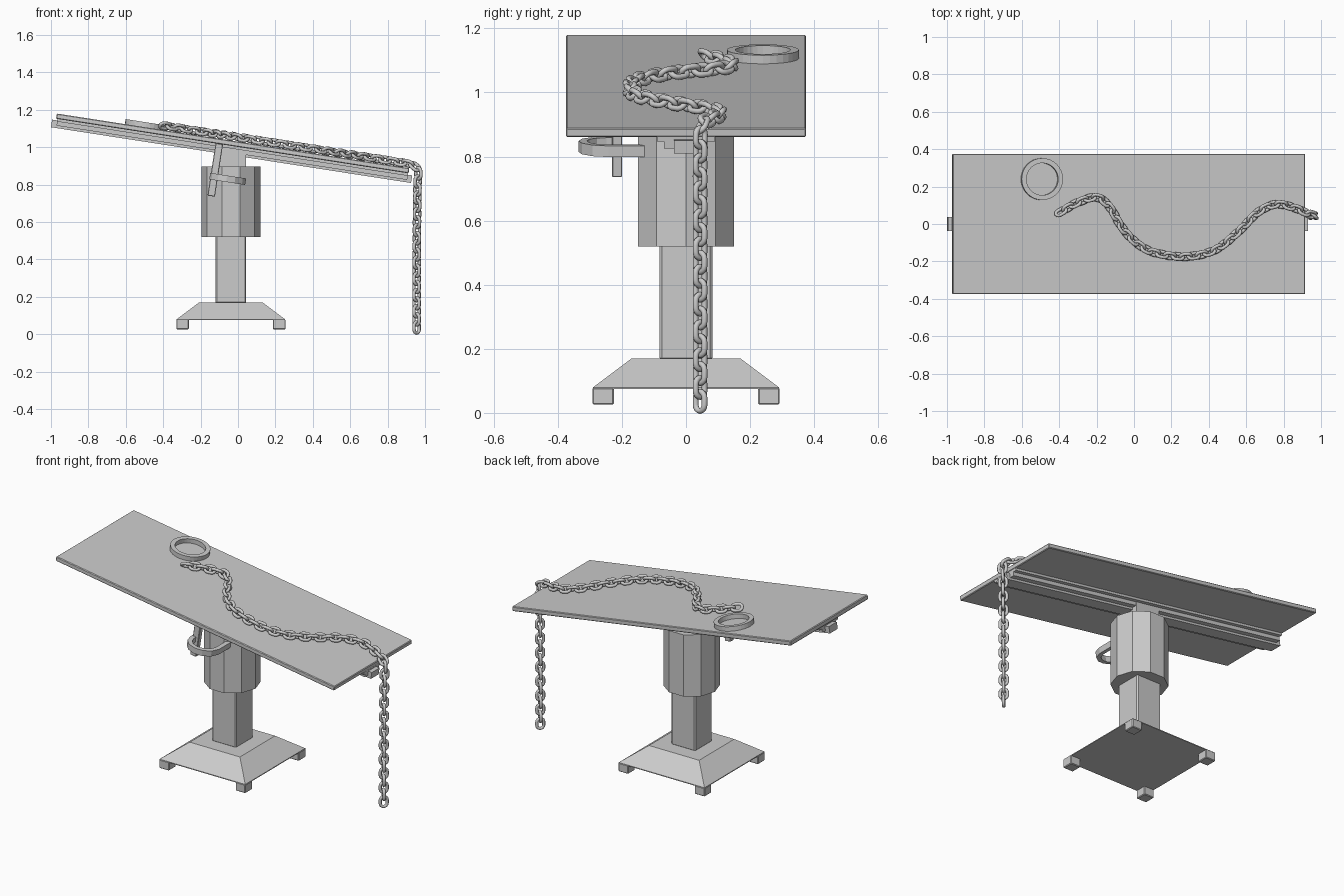
import bpy, bmesh, math
from mathutils import Vector, Matrix

if "Cube" in bpy.data.objects:
    bpy.data.objects.remove(bpy.data.objects["Cube"])

TILT = math.radians(8.8)
TOP = Matrix.Translation((0, 0, 1.03)) @ Matrix.Rotation(TILT, 4, 'Y')  # table-top frame
CX = -0.038                                                             # pedestal axis


def make(name, bm, mat=None, bevel=0.0, smooth=False):
    bmesh.ops.recalc_face_normals(bm, faces=bm.faces)
    me = bpy.data.meshes.new(name)
    bm.to_mesh(me)
    bm.free()
    ob = bpy.data.objects.new(name, me)
    bpy.context.collection.objects.link(ob)
    if mat:
        ob.matrix_world = mat
    if bevel:
        m = ob.modifiers.new("bevel", 'BEVEL')
        m.width, m.segments = bevel, 1
    if smooth:
        for p in me.polygons:
            p.use_smooth = True
    return ob


def box(name, x, y, z, mat=None, bevel=0.0):
    bm = bmesh.new()
    bmesh.ops.create_cube(bm, size=1)
    for v in bm.verts:
        v.co = [a[0] + (c + 0.5) * (a[1] - a[0]) for a, c in zip((x, y, z), v.co)]
    return make(name, bm, mat, bevel)


def loft(name, rings, closed=False, mat=None, smooth=False):
    """Skin a list of point rings; cap the ends unless closed."""
    bm = bmesh.new()
    rs = [[bm.verts.new(p) for p in r] for r in rings]
    n = len(rs[0])
    for i in range(len(rs) if closed else len(rs) - 1):
        a, b = rs[i], rs[(i + 1) % len(rs)]
        for j in range(n):
            k = (j + 1) % n
            bm.faces.new((a[j], a[k], b[k], b[j]))
    if not closed:
        bm.faces.new(rs[0])
        bm.faces.new(rs[-1])
    return make(name, bm, mat, smooth=smooth)


def square(h, z):
    return [(CX + sx * h, sy * h, z) for sx, sy in ((-1, -1), (1, -1), (1, 1), (-1, 1))]


# Base: sloped plate with four feet
loft("base_plate", [square(0.29, 0.075), square(0.29, 0.08), square(0.17, 0.17)])
for sx in (-1, 1):
    for sy in (-1, 1):
        box("base_foot", sorted((CX + sx * 0.225, CX + sx * 0.292)),
            sorted((sy * 0.225, sy * 0.292)), (0.026, 0.079), bevel=0.004)

# Pedestal: square post, faceted sleeve, neck
box("post", (CX - 0.082, CX + 0.082), (-0.082, 0.082), (0.165, 0.54), bevel=0.007)
sleeve = [(CX + 0.157 * math.cos(math.tau * i / 10), 0.157 * math.sin(math.tau * i / 10))
          for i in range(10)]
loft("sleeve", [[(x, y, z) for x, y in sleeve] for z in (0.52, 0.897)])
box("neck", (CX - 0.08, CX + 0.08), (-0.07, 0.07), (0.88, 0.985))

# Tilted top with rail and inner slide
box("table_top", (-0.98, 0.927), (-0.375, 0.375), (-0.028, 0), TOP, 0.004)
half = [(0.09, -0.027), (0.09, -0.042), (0.068, -0.042), (0.068, -0.064), (0.045, -0.064)]
profile = half + [(-y, z) for y, z in reversed(half)]
loft("rail", [[(x, y, z) for y, z in profile] for x in (-0.972, 0.925)], mat=TOP)
box("slide", (-1.0, 0.948), (-0.038, 0.038), (-0.077, -0.036), TOP)

# Lever hanging below the top and looped grip beside the sleeve
box("lever", (-0.117, -0.077), (-0.231, -0.199), (-0.31, -0.027), TOP, 0.003)
grip = [(0.06, -0.13), (0.06, -0.24), (0.045, -0.285), (0.01, -0.313), (-0.03, -0.322),
        (-0.07, -0.313), (-0.098, -0.285), (-0.108, -0.25), (-0.108, -0.2)]
rings = []
for i, p in enumerate(grip):
    a, b = Vector(grip[max(i - 1, 0)]), Vector(grip[min(i + 1, len(grip) - 1)])
    t = (b - a).normalized()
    n = Vector((-t.y, t.x)) * 0.013
    rings.append([(p[0] + s * n.x, p[1] + s * n.y, z)
                  for s, z in ((-1, -0.223), (1, -0.223), (1, -0.188), (-1, -0.188))])
loft("grip", rings, mat=TOP)

# Flat ring lying on the top
rings = []
for i in range(32):
    c, s = math.cos(math.tau * i / 32), math.sin(math.tau * i / 32)
    rings.append([(-0.5 + r * c, 0.24 + r * s, z)
                  for r, z in ((0.086, 0), (0.112, 0), (0.112, 0.027), (0.086, 0.027))])
ring = loft("ring", rings, closed=True, mat=TOP)

# Chain path: wavy across the top, over the edge, straight down
flat = [(-0.39, 0.065), (-0.3, 0.115), (-0.2, 0.142), (-0.13, 0.09), (-0.07, -0.01), (0.0, -0.09),
        (0.1, -0.15), (0.27, -0.175), (0.43, -0.14), (0.56, -0.04), (0.66, 0.06),
        (0.76, 0.105), (0.86, 0.085)]
pts = [Vector((x, y, 1.03 - math.tan(TILT) * x + 0.024)) for x, y in flat]
pts += [Vector(p) for p in ((0.925, 0.058, 0.908), (0.962, 0.046, 0.875), (0.96, 0.044, 0.8),
                            (0.957, 0.044, 0.6), (0.955, 0.044, 0.3), (0.955, 0.044, 0.036))]
path = []
for i in range(len(pts) - 1):
    p0, p1, p2, p3 = (pts[min(max(i + k, 0), len(pts) - 1)] for k in (-1, 0, 1, 2))
    for j in range(30):
        t = j / 30
        path.append(0.5 * (2 * p1 + (p2 - p0) * t + (2 * p0 - 5 * p1 + 4 * p2 - p3) * t * t
                           + (3 * p1 - p0 - 3 * p2 + p3) * t ** 3))
path.append(pts[-1])
dist = [0.0]
for a, b in zip(path, path[1:]):
    dist.append(dist[-1] + (b - a).length)


def at(d):
    d = min(max(d, 0), dist[-1])
    i = next((k for k in range(1, len(dist)) if dist[k] >= d), len(dist) - 1)
    f = (d - dist[i - 1]) / (dist[i] - dist[i - 1])
    return path[i - 1].lerp(path[i], f)


# Link: rounded oval loop swept with a round wire
R, H, W = 0.0195, 0.0105, 0.009
rings = []
for i in range(18):
    a = math.pi * (i % 9) / 8 - math.pi / 2 + (math.pi if i > 8 else 0)
    d = Vector((math.cos(a), math.sin(a), 0))
    c = d * R + Vector((H if i < 9 else -H, 0, 0))
    rings.append([c + d * W * math.cos(q) + Vector((0, 0, W * math.sin(q)))
                  for q in (math.tau * k / 8 for k in range(8))])
first = loft("chain_link", rings, closed=True, smooth=True)

# Place links along the path, alternating their roll
count = round(dist[-1] / 0.0435)
for i in range(count + 1):
    d = dist[-1] * i / count
    c = at(d)
    t = (at(d + 0.02) - at(d - 0.02)).normalized()
    side = Vector((0, 1, 0)) if abs(t.z) > 0.5 else Vector((0, 0, 1)).cross(t)
    side = (side - t * side.dot(t)).normalized()
    up = t.cross(side)
    m = Matrix((t, side, up)).transposed().to_4x4()
    m = Matrix.Translation(c) @ m @ Matrix.Rotation(math.radians(45 if i % 2 else -45), 4, 'X')
    ob = first if i == 0 else first.copy()
    if i:
        bpy.context.collection.objects.link(ob)
    ob.matrix_world = m
